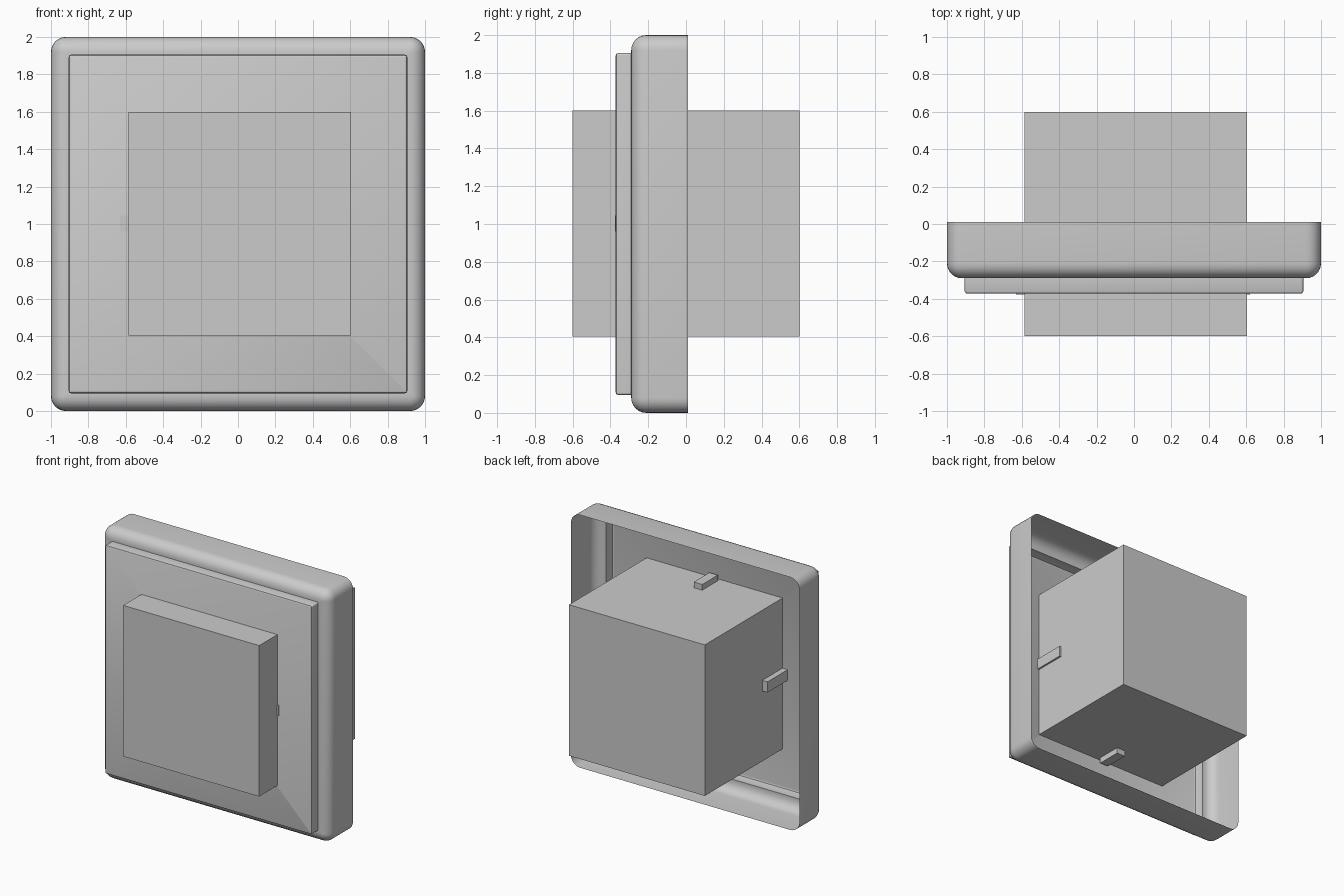
import bpy, bmesh, math

if "Cube" in bpy.data.objects:
    bpy.data.objects.remove(bpy.data.objects["Cube"])


def finish(name, bm):
    bmesh.ops.recalc_face_normals(bm, faces=bm.faces)
    mesh = bpy.data.meshes.new(name)
    bm.to_mesh(mesh)
    bm.free()
    ob = bpy.data.objects.new(name, mesh)
    bpy.context.collection.objects.link(ob)
    return ob


def box(name, x, y, z):
    bm = bmesh.new()
    bmesh.ops.create_cube(bm, size=1)
    for v in bm.verts:
        for i, (lo, hi) in enumerate((x, y, z)):
            v.co[i] = (lo + hi) / 2 + v.co[i] * (hi - lo)
    return finish(name, bm)


def ring(bm, half, y, radius, steps=6):
    """Rounded square outline in the XZ plane, centred on z = 1."""
    verts = []
    for sx, sz, start in ((1, 1, 0), (-1, 1, 90), (-1, -1, 180), (1, -1, 270)):
        for i in range(steps + 1):
            a = math.radians(start + 90 * i / steps)
            c = half - radius
            verts.append(bm.verts.new((sx * c + radius * math.cos(a), y,
                                       1 + sz * c + radius * math.sin(a))))
    return verts


# Open-backed cover: side wall, rounded front edge, raised panel
R = 0.08
profile = [(1.0, 0.01, R)]
for i in range(7):
    a = math.radians(90 * i / 6)
    inset = R * (1 - math.cos(a))
    profile.append((1 - inset, -0.21 - R * math.sin(a), max(R - inset, 0.014)))
profile += [(0.905, -0.29, 0.012), (0.905, -0.36, 0.012),
            (0.902, -0.368, 0.010), (0.893, -0.372, 0.006)]
bm = bmesh.new()
rings = [ring(bm, *p) for p in profile]
for a, b in zip(rings, rings[1:]):
    for i in range(len(a)):
        j = (i + 1) % len(a)
        bm.faces.new((a[i], a[j], b[j], b[i]))
bm.faces.new(rings[-1])
cover = finish("cover_plate", bm)
bpy.context.view_layer.objects.active = cover
cover.select_set(True)
bpy.ops.object.shade_smooth_by_angle(angle=math.radians(35))
cover.select_set(False)

# Push block passing through the cover
box("push_block", (-0.585, 0.605), (-0.6, 0.6), (0.405, 1.6))

# Guide pegs around the block; the side pegs reach through the panel
box("peg_left", (-0.63, -0.57), (-0.12, -0.376), (0.96, 1.045))
box("peg_right", (0.59, 0.62), (-0.12, -0.376), (0.96, 1.045))
box("peg_top", (-0.037, 0.037), (-0.15, -0.345), (1.58, 1.645))
box("peg_bottom", (-0.037, 0.037), (-0.15, -0.345), (0.36, 0.42))
